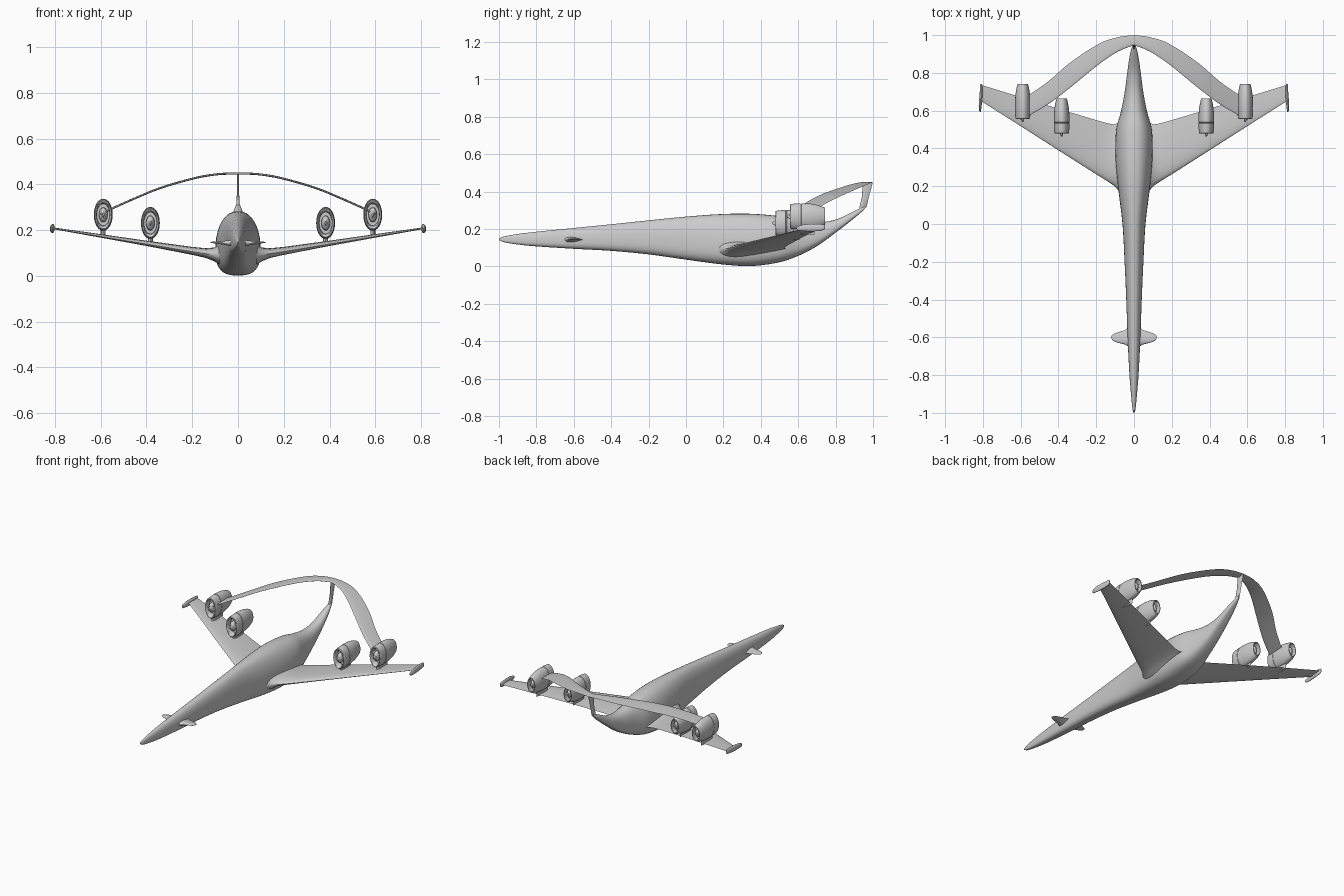
import bpy, bmesh
from math import sin, cos, pi, sqrt

if "Cube" in bpy.data.objects:
    bpy.data.objects.remove(bpy.data.objects["Cube"])


def finish(name, bm, mirror=False, angle=40):
    """Turn a bmesh into a smooth-shaded object, optionally mirrored across x."""
    bmesh.ops.remove_doubles(bm, verts=bm.verts, dist=1e-5)
    bmesh.ops.recalc_face_normals(bm, faces=bm.faces)
    me = bpy.data.meshes.new(name)
    bm.to_mesh(me)
    bm.free()
    ob = bpy.data.objects.new(name, me)
    bpy.context.collection.objects.link(ob)
    if mirror:
        ob.modifiers.new("mirror", 'MIRROR')
    bpy.ops.object.select_all(action='DESELECT')
    ob.select_set(True)
    bpy.context.view_layer.objects.active = ob
    bpy.ops.object.shade_smooth_by_angle(angle=angle * pi / 180)
    return ob


def loft(bm, rings, caps=True):
    """Skin a list of closed rings with quads."""
    vs = [[bm.verts.new(p) for p in r] for r in rings]
    n = len(vs[0])
    for a, b in zip(vs, vs[1:]):
        for i in range(n):
            j = (i + 1) % n
            bm.faces.new((a[i], a[j], b[j], b[i]))
    if caps:
        bm.faces.new(vs[0])
        bm.faces.new(vs[-1])


def smooth_rows(rows, steps):
    """Pass a smooth curve through rows, using the first column as parameter."""
    def slope(i, k):
        a, b = max(i - 1, 0), min(i + 1, len(rows) - 1)
        return (rows[b][k] - rows[a][k]) / (rows[b][0] - rows[a][0])
    out = []
    for i in range(len(rows) - 1):
        p, q = rows[i], rows[i + 1]
        h = q[0] - p[0]
        for s in range(steps):
            t = s / steps
            row = [p[0] + h * t]
            for k in range(1, len(p)):
                row.append((2*t**3 - 3*t*t + 1) * p[k] + (t**3 - 2*t*t + t) * h * slope(i, k)
                           + (3*t*t - 2*t**3) * q[k] + (t**3 - t*t) * h * slope(i + 1, k))
            out.append(row)
    return out + [list(rows[-1])]


def foil(n=12):
    """Unit airfoil outline as (chord position, half thickness) pairs."""
    pts = []
    for i in range(2 * n):
        a = pi * i / n
        u = (1 - cos(a)) / 2
        h = 2.97*sqrt(u) - 1.26*u - 3.516*u*u + 2.843*u**3 - 1.036*u**4
        pts.append((u, max(h, 0.01) * (1 if i < n else -1) * 0.5 if 0 < i % n else 0))
    return pts


def wing(name, rows, steps=1, mirror=True):
    """Wing lofted along x; row = x, front y, back y, front z, back z, thickness."""
    if steps > 1:
        rows = smooth_rows(rows, steps)
    bm = bmesh.new()
    loft(bm, [[(x, y0 + (y1 - y0) * u, z0 + (z1 - z0) * u + h * t) for u, h in foil()]
              for x, y0, y1, z0, z1, t in rows])
    return finish(name, bm, mirror)


def lathe(bm, profile, centre, tall, n=40):
    """Revolve (y, radius) points about a y axis, stretched upright."""
    x, y, z = centre
    loft(bm, [[(x + r * cos(2*pi*i/n), y + d, z + r * tall * sin(2*pi*i/n))
               for i in range(n)] for d, r in profile], caps=False)


# Fuselage: y, bottom z, top z, half width
body = [(-1, .142, .148, .002), (-.98, .131, .158, .008), (-.9, .117, .173, .016),
        (-.8, .107, .185, .024), (-.6, .094, .205, .034), (-.4, .083, .225, .041),
        (-.2, .064, .246, .05), (0, .036, .266, .061), (.2, .01, .28, .085),
        (.35, .002, .281, .098), (.5, .022, .268, .094), (.6, .056, .247, .068),
        (.7, .108, .235, .049), (.8, .18, .25, .036), (.9, .258, .296, .021),
        (.955, .305, .323, .006)]
bm = bmesh.new()
rings = []
for y, z0, z1, w in smooth_rows(body, 5):
    mid = z0 + (z1 - z0) * .4
    ring = []
    for i in range(40):
        c, s = cos(2*pi*i/40), sin(2*pi*i/40)
        e = .95 if s > 0 else .7
        px = abs(c) ** (.85 if s > 0 else .7) * (1 if c > 0 else -1)
        pz = abs(s) ** e * ((z1 - mid) if s > 0 else (z0 - mid))
        ring.append((w * px, y, mid + pz))
    rings.append(ring)
loft(bm, rings)
finish("fuselage", bm)

# Main wings with a thickened root blending into the body
wing("main_wing", [(.05, .14, .55, .095, .1, .12), (.085, .18, .535, .092, .095, .085),
                   (.105, .202, .527, .092, .098, .06), (.14, .226, .533, .097, .105, .042),
                   (.2, .263, .55, .106, .116, .034), (.4, .39, .61, .139, .149, .022),
                   (.6, .518, .672, .172, .18, .014), (.805, .648, .735, .206, .21, .007)])

# Wing tip plates
bm = bmesh.new()
rings = []
for y, cx, w, z, h in [(.592, .813, .002, .203, .004), (.6, .815, .005, .203, .012),
                       (.63, .814, .008, .206, .018), (.68, .81, .008, .207, .02),
                       (.72, .808, .007, .208, .018), (.738, .809, .005, .209, .014),
                       (.742, .809, .002, .209, .008)]:
    rings.append([(cx + w * cos(pi*i/8), y, z + h * sin(pi*i/8)) for i in range(16)])
loft(bm, rings)
finish("wing_tip_plate", bm, True)

# Small nose wings
wing("nose_wing", [(.01, -.67, -.53, .142, .142, .036), (.035, -.645, -.552, .143, .143, .026),
                   (.05, -.637, -.563, .144, .144, .02), (.08, -.63, -.571, .145, .145, .012),
                   (.105, -.622, -.58, .146, .146, .008), (.116, -.614, -.588, .146, .146, .005),
                   (.121, -.603, -.597, .146, .146, .002)])

# Arched tail wing reaching the outer engines
wing("arched_tail_wing", [(0, .947, 1, .446, .449, .009), (.08, .915, .99, .444, .447, .009),
                          (.18, .85, .957, .428, .432, .009), (.34, .72, .853, .382, .387, .009),
                          (.46, .63, .75, .333, .338, .009), (.6, .55, .655, .27, .276, .009)], 4)

# Upright tail fin
bm = bmesh.new()
loft(bm, [[(h * t, y0 + (y1 - y0) * u, z + lift * u) for u, h in foil()]
          for y0, y1, z, lift, t in [(.88, .94, .275, .02, .016), (.925, .965, .305, .012, .013),
                                     (.94, .98, .37, .01, .01), (.946, .999, .445, .003, .009)]])
finish("tail_fin", bm)

# Engines, tall ovals with intake, grooved cowl, hub and hollow exhaust
cowl = [(.035, 0), (.035, .028), (.012, .029), (.002, .033), (0, .036), (.003, .0385),
        (.025, .0405), (.055, .041), (.056, .0395), (.06, .0395), (.061, .0412), (.1, .041),
        (.135, .038), (.165, .033), (.186, .0275), (.186, .0245), (.15, .027), (.15, 0)]
hub = [(-.016, 0), (-.015, .003), (-.008, .006), (0, .008), (.006, .014), (.014, .018), (.036, .019)]
core = [(.148, .017), (.168, .014), (.182, .006), (.184, 0)]
for label, (x, y, z), wing_z in [("inner", (.383, .478, .231), .14), ("outer", (.589, .556, .267), .17)]:
    for part, prof in [("cowl", cowl), ("hub", hub), ("exhaust_cone", core)]:
        bm = bmesh.new()
        lathe(bm, prof, (x, y, z), 1.7)
        finish(f"{label}_engine_{part}", bm, True, 35)
    # Short pylon under the engine
    bm = bmesh.new()
    loft(bm, [[(x + h * .022, y + .02 + .11 * u, pz) for u, h in foil()]
              for pz in (wing_z, z - .055)])
    finish(f"{label}_engine_pylon", bm, True)
